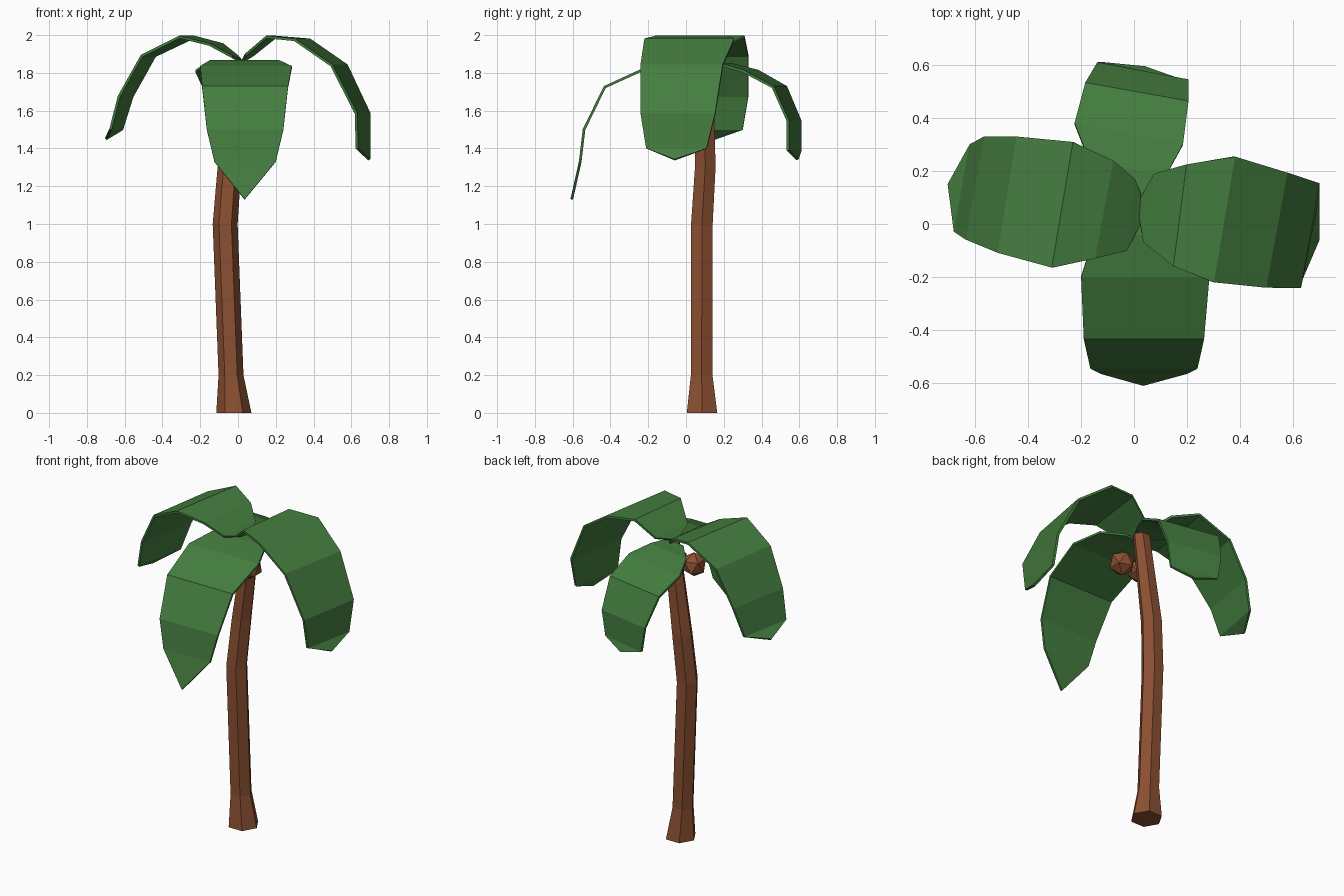
import bpy, bmesh, math
from mathutils import Vector


def material(name, rgb):
    m = bpy.data.materials.new(name)
    m.diffuse_color = (*rgb, 1.0)
    return m


BROWN = material("bark brown", (0.26, 0.08, 0.032))
GREEN = material("leaf green", (0.058, 0.205, 0.050))


def make_object(name, bm, mat):
    bmesh.ops.recalc_face_normals(bm, faces=bm.faces)
    mesh = bpy.data.meshes.new(name)
    bm.to_mesh(mesh)
    bm.free()
    mesh.materials.append(mat)
    ob = bpy.data.objects.new(name, mesh)
    bpy.context.collection.objects.link(ob)
    return ob


# Trunk: six-sided rings along a leaning path (x, y, z, radius)
def trunk(path, sides=6):
    bm = bmesh.new()
    rings = []
    for x, y, z, r in path:
        rings.append([bm.verts.new((x + r * math.cos(math.tau * i / sides),
                                    y + r * math.sin(math.tau * i / sides), z))
                      for i in range(sides)])
    for a, b in zip(rings, rings[1:]):
        for i in range(sides):
            j = (i + 1) % sides
            bm.faces.new((a[i], a[j], b[j], b[i]))
    bm.faces.new(rings[0][::-1])
    bm.faces.new(rings[-1])
    make_object("trunk", bm, BROWN)


# Frond: blade between two edges, rows of (edge a x, y, edge b x, y, z), closed by a tip
def frond(name, rows, tip):
    bm = bmesh.new()
    pairs = [(bm.verts.new((ax, ay, z)), bm.verts.new((bx, by, z)))
             for ax, ay, bx, by, z in rows]
    for (a, b), (c, d) in zip(pairs, pairs[1:]):
        bm.faces.new((a, b, d, c))
    bm.faces.new((*pairs[-1], bm.verts.new(tip)))
    ob = make_object(name, bm, GREEN)
    mod = ob.modifiers.new("thickness", "SOLIDIFY")
    mod.thickness = 0.014
    mod.offset = 0


# Coconut: low-poly ball
def coconut(name, centre, radius):
    bm = bmesh.new()
    bmesh.ops.create_icosphere(bm, subdivisions=1, radius=radius)
    bmesh.ops.translate(bm, verts=bm.verts, vec=Vector(centre))
    make_object(name, bm, BROWN)


trunk([(-0.022, 0.085, 0.0, 0.093), (-0.037, 0.083, 0.2, 0.066),
       (-0.068, 0.084, 1.0, 0.066), (-0.045, 0.102, 1.3, 0.063),
       (0.03, 0.1, 1.85, 0.05)])

coconut("coconut_right", (0.085, -0.005, 1.69), 0.078)
coconut("coconut_left", (-0.05, -0.01, 1.69), 0.075)

frond("left_frond", [
    (0.02, 0.0, 0.02, 0.12, 1.86), (-0.03, -0.10, 0.0, 0.17, 1.885),
    (-0.15, -0.13, -0.08, 0.24, 1.95), (-0.31, -0.165, -0.23, 0.31, 1.99),
    (-0.51, -0.11, -0.44, 0.33, 1.89), (-0.63, -0.06, -0.56, 0.33, 1.675),
    (-0.675, -0.03, -0.615, 0.30, 1.50)], (-0.70, 0.15, 1.45))

frond("right_frond", [
    (0.025, 0.02, 0.03, 0.10, 1.865), (0.04, -0.07, 0.08, 0.19, 1.895),
    (0.15, -0.16, 0.20, 0.225, 1.99), (0.30, -0.22, 0.38, 0.255, 1.975),
    (0.495, -0.24, 0.575, 0.195, 1.84), (0.625, -0.24, 0.695, 0.155, 1.585),
    (0.63, -0.21, 0.695, 0.11, 1.40)], (0.695, -0.06, 1.34))

frond("front_frond", [
    (-0.04, 0.03, 0.09, 0.03, 1.86), (-0.15, -0.04, 0.22, -0.04, 1.86),
    (-0.20, -0.20, 0.285, -0.20, 1.83), (-0.19, -0.43, 0.265, -0.43, 1.725),
    (-0.165, -0.54, 0.24, -0.54, 1.50), (-0.125, -0.56, 0.20, -0.56, 1.33)],
    (0.035, -0.605, 1.13))

frond("back_frond", [
    (-0.06, 0.11, 0.07, 0.09, 1.85), (-0.17, 0.24, 0.12, 0.18, 1.845),
    (-0.225, 0.38, 0.185, 0.30, 1.81), (-0.185, 0.53, 0.205, 0.46, 1.725),
    (-0.14, 0.605, 0.205, 0.54, 1.545), (-0.115, 0.605, 0.18, 0.54, 1.39)],
    (0.04, 0.59, 1.34))
